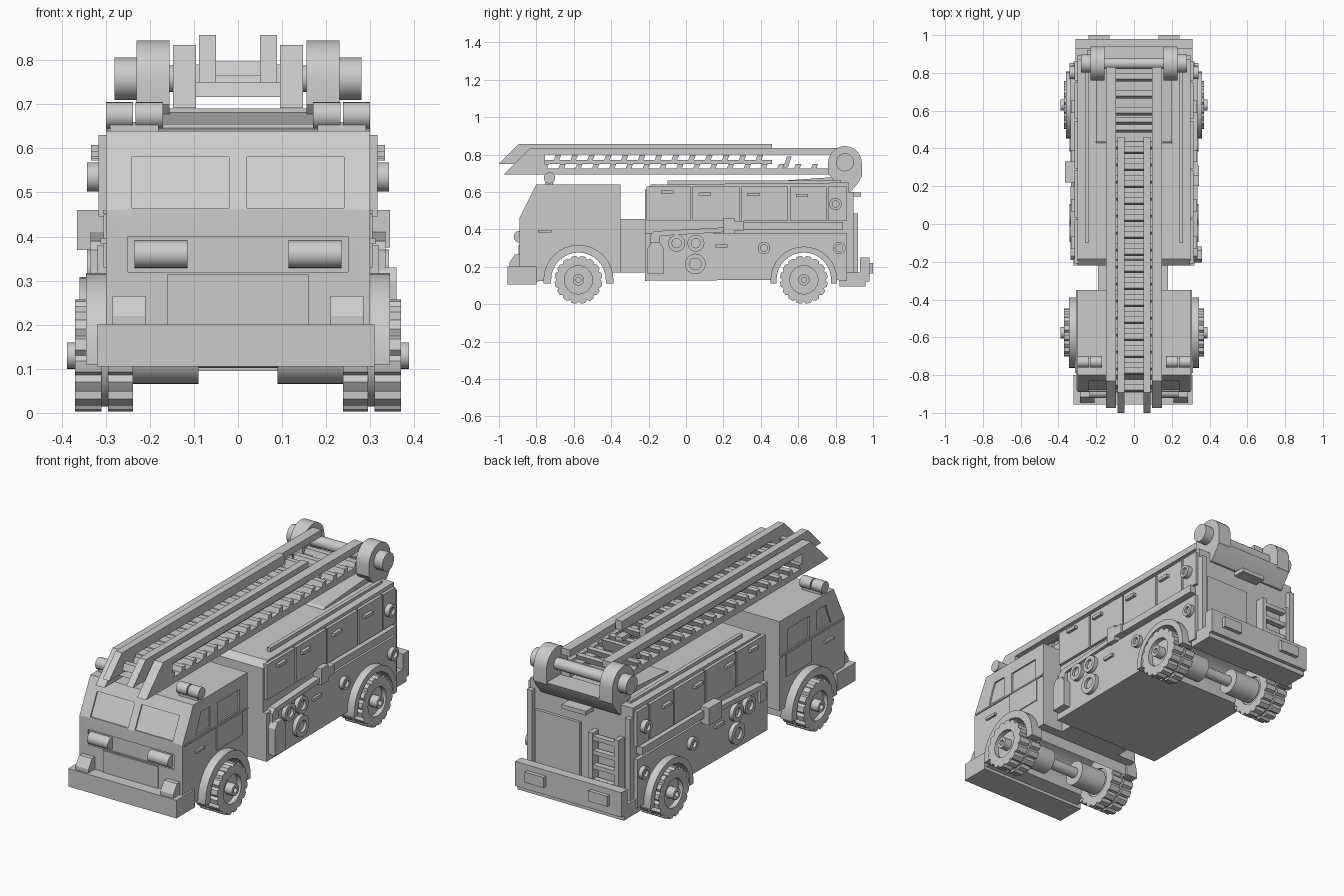
import bpy, bmesh
from math import cos, sin, pi, radians

if "Cube" in bpy.data.objects:
    bpy.data.objects.remove(bpy.data.objects["Cube"])

grey = bpy.data.materials.new("plain grey")
grey.use_nodes = True
tone = (0.6, 0.6, 0.6, 1)
grey.diffuse_color = tone
grey.node_tree.nodes["Principled BSDF"].inputs["Base Color"].default_value = tone
parts = []


def finish(name, bm, mirror):
    bmesh.ops.recalc_face_normals(bm, faces=bm.faces)
    mesh = bpy.data.meshes.new(name)
    bm.to_mesh(mesh)
    bm.free()
    mesh.materials.append(grey)
    ob = bpy.data.objects.new(name, mesh)
    bpy.context.collection.objects.link(ob)
    if mirror:
        ob.modifiers.new("mirror", 'MIRROR')
    parts.append(ob)
    return ob


def prism(name, pts, x0, x1, mirror=True):
    """Extrude a (y, z) outline along x."""
    bm = bmesh.new()
    face = bm.faces.new([bm.verts.new((x0, y, z)) for y, z in pts])
    new = bmesh.ops.extrude_face_region(bm, geom=[face])["geom"]
    bmesh.ops.translate(bm, vec=(x1 - x0, 0, 0),
                        verts=[v for v in new if isinstance(v, bmesh.types.BMVert)])
    return finish(name, bm, mirror)


def box(name, x0, x1, y0, y1, z0, z1, mirror=True):
    return prism(name, [(y0, z0), (y1, z0), (y1, z1), (y0, z1)], x0, x1, mirror)


def arc(y, z, r, a0=0, a1=360, n=24):
    full = a1 - a0 == 360
    steps = n if full else n + 1
    angles = [radians(a0 + (a1 - a0) * i / n) for i in range(steps)]
    return [(y + r * cos(a), z + r * sin(a)) for a in angles]


def cyl(name, y, z, r, x0, x1, mirror=True):
    return prism(name, arc(y, z, r), x0, x1, mirror)


def ring(name, outer, inner, x0, x1, mirror=True):
    """Hollow tube along x between two outlines of equal length."""
    bm = bmesh.new()
    loops = [[bm.verts.new((x, y, z)) for y, z in pts]
             for pts, x in ((outer, x0), (outer, x1), (inner, x1), (inner, x0))]
    n = len(outer)
    for k in range(4):
        a, b = loops[k], loops[(k + 1) % 4]
        for i in range(n):
            j = (i + 1) % n
            bm.faces.new((a[i], a[j], b[j], b[i]))
    return finish(name, bm, mirror)


def cut(target, cutter):
    parts.remove(cutter)
    cutter.hide_render = True
    cutter.hide_set(True)
    mod = target.modifiers.new("cut", 'BOOLEAN')
    mod.object = cutter
    mod.solver = 'EXACT'


FRONT, REAR, AXLE = -0.575, 0.63, 0.13

# Cab with wheel arch, sloped windscreen and recessed windows
cab = prism("cab", [(-0.89, 0.11), (-0.89, 0.46), (-0.80, 0.64), (-0.35, 0.64), (-0.35, 0.17),
                    (-0.40, 0.17), (-0.40, 0.11)]
            + arc(FRONT, AXLE, 0.15, 0, 180, 16) [0:17], -0.3, 0.3, False)
cut(cab, box("door_window_cutter", 0.292, 0.35, -0.60, -0.415, 0.465, 0.575))
cut(cab, prism("quarter_window_cutter", [(-0.78, 0.47), (-0.66, 0.47), (-0.66, 0.58), (-0.735, 0.58)],
               0.292, 0.35))
cut(cab, prism("windscreen_cutter", [(-0.95, 0.465), (-0.879, 0.465), (-0.822, 0.58), (-0.95, 0.58)],
               0.02, 0.24))
cut(cab, box("grille_cutter", -0.25, 0.25, -0.95, -0.882, 0.32, 0.40, False))
prism("cab_door", [(-0.61, 0.33), (-0.40, 0.33), (-0.40, 0.45), (-0.61, 0.45)], 0.298, 0.305)
box("cab_handle", 0.3, 0.312, -0.79, -0.72, 0.383, 0.397)
box("cab_belt_line", 0.298, 0.306, -0.875, -0.35, 0.452, 0.46)
box("nose_panel", -0.16, 0.16, -0.896, -0.88, 0.2, 0.315, False)
cyl("headlight", -0.89, 0.36, 0.031, 0.115, 0.235)
box("front_bumper", -0.32, 0.31, -0.955, -0.80, 0.105, 0.2, False)
prism("bumper_lamp", [(-0.945, 0.19), (-0.945, 0.22), (-0.915, 0.265), (-0.88, 0.265), (-0.88, 0.19)],
      0.21, 0.285)
for x in (0.17, 0.238):
    cyl("roof_lamp", -0.73, 0.675, 0.03, x, x + 0.062)
box("roof_lamp_base", 0.18, 0.29, -0.75, -0.71, 0.63, 0.66)

# Link between cab and body
box("link", -0.19, 0.18, -0.37, -0.2, 0.17, 0.455, False)

# Rear body with wheel arch
prism("rear_body", [(-0.22, 0.125), (-0.22, 0.61), (-0.185, 0.64), (0.87, 0.65), (0.87, 0.125)]
      + arc(REAR, AXLE, 0.15, 0, 180, 16), -0.3, 0.3, False)
prism("lower_side", [(-0.22, 0.125), (-0.22, 0.38), (0.86, 0.38), (0.86, 0.125)]
      + arc(REAR, AXLE, 0.15, 0, 180, 16), 0.295, 0.32)
for y0, y1 in ((-0.21, 0.025), (0.035, 0.285), (0.295, 0.545), (0.555, 0.75), (0.76, 0.86)):
    box("locker_door", 0.295, 0.316, y0, y1, 0.445, 0.63)
for y, z in ((-0.10, 0.6), (0.1, 0.59), (0.36, 0.585), (0.62, 0.58), (0.19, 0.31)):
    box("locker_handle", 0.31, 0.333, y - 0.033, y + 0.033, z - 0.008, z + 0.008)
box("roof_rail", 0.24, 0.26, -0.1, 0.83, 0.635, 0.662)
prism("turntable_deck", [(0.42, 0.64), (0.44, 0.655), (0.83, 0.682), (0.87, 0.64)], -0.2, 0.2, False)

# Side fittings
for y, z, r in ((-0.05, 0.326, 0.045), (0.053, 0.326, 0.045), (0.05, 0.215, 0.055),
                (0.417, 0.3, 0.033), (0.82, 0.3, 0.033), (0.8, 0.535, 0.033)):
    ring("gauge_rim", arc(y, z, r), arc(y, z, r * 0.55), 0.305, 0.342)
    cyl("gauge_face", y, z, r * 0.6, 0.305, 0.328)
box("pipe_rear", 0.3, 0.335, 0.3, 0.84, 0.4, 0.44)
prism("pipe_front", [(-0.19, 0.3), (-0.19, 0.37), (-0.17, 0.39), (0.2, 0.41), (0.2, 0.385),
                     (-0.14, 0.365), (-0.14, 0.3)], 0.3, 0.335)
prism("pump_box", [(-0.205, 0.16), (-0.205, 0.3), (-0.185, 0.33), (-0.14, 0.33), (-0.12, 0.3),
                   (-0.12, 0.16)], 0.3, 0.36, False)
box("valve_box_left", 0.3, 0.345, 0.2, 0.26, 0.375, 0.46, False)
box("valve_box_left_end", 0.3, 0.345, 0.26, 0.31, 0.395, 0.445, False)
box("valve_box_right", -0.365, -0.3, 0.22, 0.33, 0.37, 0.46, False)

# Rear bumper, lamps, door and climbing ladder
box("rear_step", -0.31, 0.31, 0.82, 0.96, 0.095, 0.17, False)
box("rear_bumper", -0.31, 0.31, 0.93, 0.98, 0.12, 0.25, False)
box("rear_lamp", 0.13, 0.24, 0.97, 1.0, 0.165, 0.22)
box("rear_door", 0.0, 0.26, 0.86, 0.885, 0.2, 0.5, False)
box("rear_corner", 0.27, 0.3, 0.86, 0.895, 0.17, 0.6)
for x in (-0.25, -0.1):
    box("climbing_rail", x, x + 0.025, 0.87, 0.92, 0.17, 0.485, False)
for i in range(4):
    z = 0.22 + i * 0.075
    box("climbing_rung", -0.25, -0.08, 0.885, 0.915, z, z + 0.022, False)
box("rear_handle", -0.07, 0.07, 0.87, 0.935, 0.575, 0.597, False)

# Ladder pivot
prism("pivot_beam", [(0.82, 0.6), (0.88, 0.6), (0.925, 0.655), (0.94, 0.69), (0.82, 0.69)], -0.23, 0.23, False)
prism("pivot_disc", arc(0.85, 0.755, 0.09, 0, 180, 14) + [(0.76, 0.70), (0.79, 0.66), (0.87, 0.61), (0.94, 0.68)],
      0.155, 0.23)
cyl("pivot_cap", 0.85, 0.758, 0.048, 0.22, 0.28)
cyl("pivot_rod", 0.85, 0.758, 0.03, -0.17, 0.17, False)


def ladder(label, x0, x1, y0, y1, z0, z1, low, top, count):
    """Two trussed rails with tilted rungs between them."""
    nose = y0 + 0.22
    prism(label + "_ladder_nose", [(y0, z0), (nose, z0), (nose, z1), (y0 + z1 - z0, z1)], x0, x1)
    box(label + "_ladder_low_rail", x0, x1, nose, y1, z0, low)
    box(label + "_ladder_top_rail", x0, x1, nose, y1, top, z1)
    for i in range(count):
        y = y0 + 0.11 + i * 0.09
        prism(label + "_ladder_rung", [(y, low - 0.008), (y + 0.03, low - 0.008),
                                       (y + 0.042, low + 0.025), (y + 0.012, low + 0.025)], -x1, x1, False)


# Main ladder and its sliding inner section
ladder("outer", 0.095, 0.147, -0.975, 0.83, 0.692, 0.835, 0.725, 0.8, 19)
ladder("inner", 0.05, 0.088, -1.0, 0.46, 0.75, 0.857, 0.772, 0.808, 15)
prism("ladder_stop", [(0.52, 0.73), (0.545, 0.73), (0.565, 0.79), (0.54, 0.79)], -0.1, 0.1, False)

# Wheels, mudguards and axles
for y, guard, reach in ((FRONT, 0.187, 0.345), (REAR, 0.178, 0.36)):
    prism("mudguard", arc(y, AXLE, guard, 180, 0, 16) + [(y + guard, 0.11), (y + 0.146, 0.11)]
          + arc(y, AXLE, 0.146, 0, 180, 16) + [(y - 0.146, 0.11), (y - guard, 0.11)], 0.28, reach)
    n = 64
    inner = arc(y, AXLE, 0.075, n=n)
    tread = [arc(y, AXLE, 0.116 if i % 4 == 0 else 0.128, n=n)[i] for i in range(n)]
    ring("tyre_core", arc(y, AXLE, 0.116, n=n), inner, 0.245, 0.36)
    ring("tyre_tread_outer", tread, inner, 0.31, 0.37)
    ring("tyre_tread_inner", tread, inner, 0.238, 0.295)
    cyl("wheel_disc", y, AXLE, 0.08, 0.25, 0.345)
    ring("hub", arc(y, AXLE, 0.03), arc(y, AXLE, 0.014), 0.33, 0.388)
    cyl("axle", y, AXLE, 0.028, -0.3, 0.3, False)
    cyl("axle_housing", y, AXLE, 0.065, 0.09, 0.24)

# Smooth round surfaces, keep hard edges
for ob in parts:
    ob.select_set(True)
bpy.context.view_layer.objects.active = cab
bpy.ops.object.shade_smooth_by_angle(angle=radians(28))
